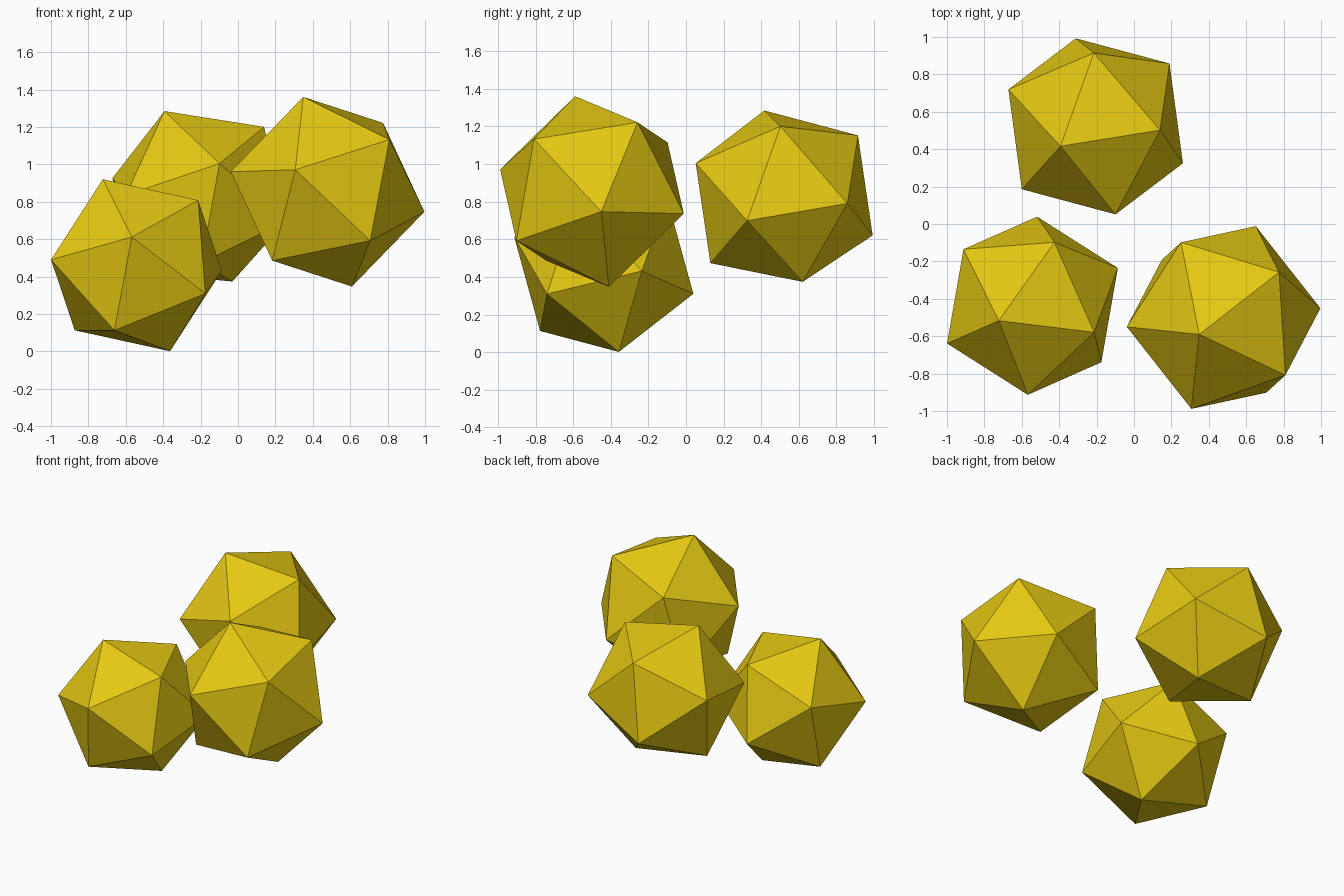
import bpy, bmesh
from mathutils import Vector, Matrix

if "Cube" in bpy.data.objects:
    bpy.data.objects.remove(bpy.data.objects["Cube"])

gold = bpy.data.materials.new("gold_yellow")
gold.diffuse_color = (0.78, 0.58, 0.006, 1.0)
gold.use_nodes = True
gold.node_tree.nodes["Principled BSDF"].inputs["Base Color"].default_value = gold.diffuse_color


def frame(a, b):
    """Orthonormal frame with z along a and x leaning towards b."""
    z = a.normalized()
    x = (b - z * b.dot(z)).normalized()
    return Matrix((x, z.cross(x), z)).transposed()


def nugget(name, centre, radius, pole, neighbour, base=1.0):
    """Icosahedron turned so one corner is at pole and an adjacent one at neighbour.
    base scales the corner opposite the pole."""
    bm = bmesh.new()
    bmesh.ops.create_icosphere(bm, subdivisions=1, radius=radius)
    top = max(bm.verts, key=lambda v: v.co.z)
    bottom = min(bm.verts, key=lambda v: v.co.z)
    side = top.link_edges[0].other_vert(top)
    source = frame(top.co, side.co)
    bottom.co *= base
    mesh = bpy.data.meshes.new(name)
    bm.to_mesh(mesh)
    bm.free()
    mesh.materials.append(gold)
    obj = bpy.data.objects.new(name, mesh)
    bpy.context.collection.objects.link(obj)
    turn = frame(Vector(pole), Vector(neighbour)) @ source.transposed()
    obj.matrix_world = Matrix.Translation(centre) @ turn.to_4x4()


# Three faceted nuggets
nugget("left_nugget", (-0.543, -0.437, 0.461), 0.50,
       (-0.18, -0.08, 0.46), (0.333, -0.143, 0.35))
nugget("right_nugget", (0.479, -0.50, 0.854), 0.531,
       (-0.13, -0.09, 0.506), (0.33, -0.31, 0.286))
# The rear one has a slightly flattened lower corner
nugget("back_nugget", (-0.205, 0.522, 0.813), 0.519,
       (-0.188, -0.106, 0.472), (0.345, -0.02, 0.387), base=0.93)
